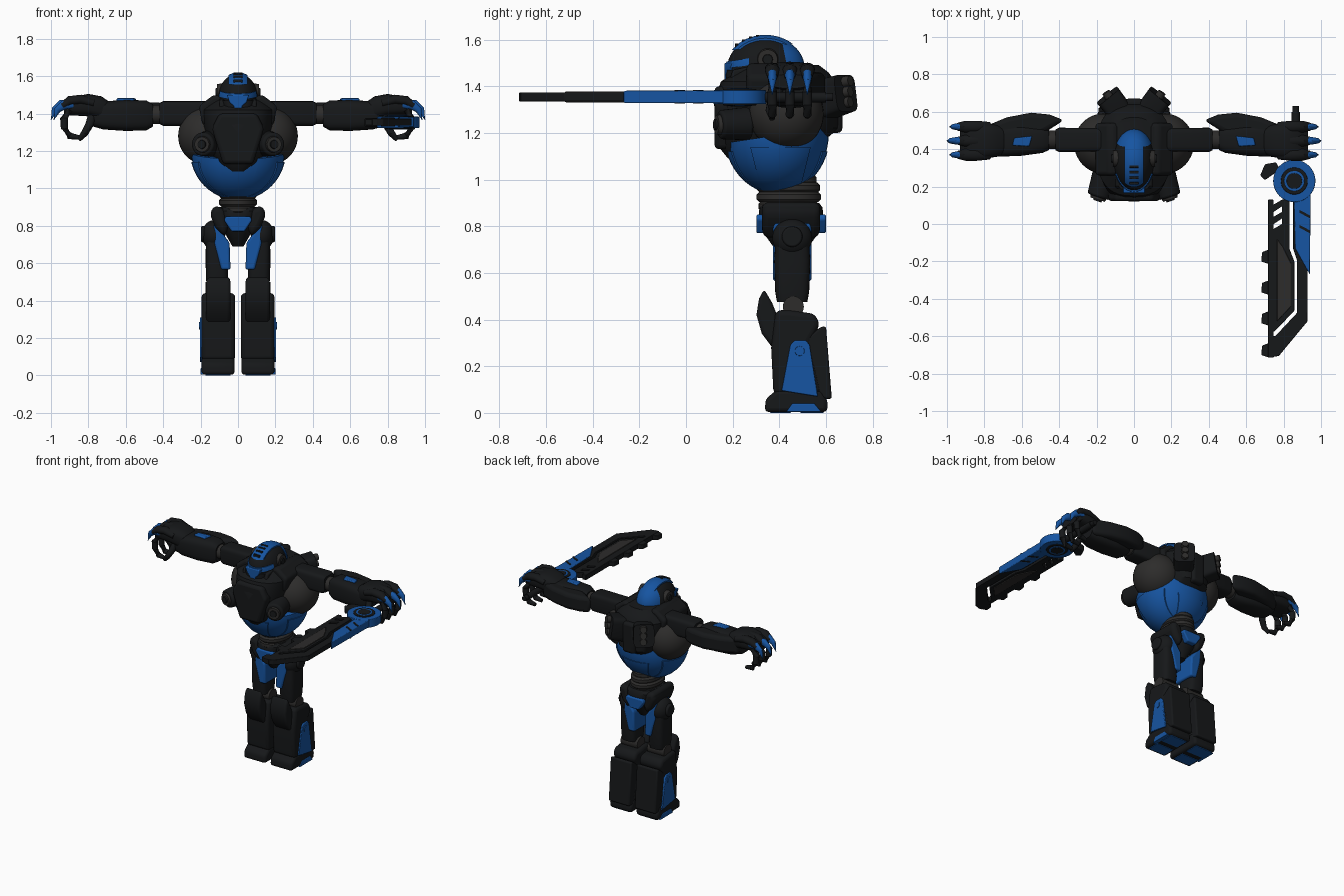
import bpy, bmesh, math
from mathutils import Vector, Matrix

def material(name, col):
    m = bpy.data.materials.new(name)
    m.diffuse_color = (*col, 1)
    return m

BLACK = material("black", (0.008, 0.009, 0.010))
GREY = material("dark_grey", (0.026, 0.025, 0.024))
BLUE = material("blue", (0.008, 0.09, 0.36))

def finish(name, bm, mat, mirror=False, bevel=0):
    bmesh.ops.recalc_face_normals(bm, faces=bm.faces)
    me = bpy.data.meshes.new(name)
    bm.to_mesh(me)
    bm.free()
    me.materials.append(mat)
    ob = bpy.data.objects.new(name, me)
    bpy.context.collection.objects.link(ob)
    if bevel:
        b = ob.modifiers.new("bevel", 'BEVEL')
        b.width, b.segments, b.limit_method = bevel, 3, 'ANGLE'
    if mirror:
        ob.modifiers.new("mirror", 'MIRROR').use_mirror_merge = False
    return ob

def prism(name, axis, pts, lo, hi, mat, bevel=0, mirror=False):
    """Extrude a 2D outline along x (pts y,z), y (pts x,z) or z (pts x,y)."""
    bm = bmesh.new()
    at = {'x': lambda a, b, t: (t, a, b), 'y': lambda a, b, t: (a, t, b), 'z': lambda a, b, t: (a, b, t)}[axis]
    f = bm.faces.new([bm.verts.new(at(a, b, lo)) for a, b in pts])
    ext = bmesh.ops.extrude_face_region(bm, geom=[f])
    bmesh.ops.translate(bm, verts=[v for v in ext['geom'] if isinstance(v, bmesh.types.BMVert)],
                        vec=at(0, 0, hi - lo))
    return finish(name, bm, mat, mirror, bevel)

def box(name, lo, hi, mat, bevel=0, mirror=False):
    pts = [(lo[0], lo[1]), (hi[0], lo[1]), (hi[0], hi[1]), (lo[0], hi[1])]
    return prism(name, 'z', pts, lo[2], hi[2], mat, bevel, mirror)

def loft(name, secs, mat, mirror=False, p=2, n=28, axis=None, bevel=0):
    """Skin superellipse sections (x, y, z, r1, r2) along a path."""
    bm, rings = bmesh.new(), []
    pos = [Vector(s[:3]) for s in secs]
    for i, s in enumerate(secs):
        t = Vector(axis) if axis else pos[min(i + 1, len(pos) - 1)] - pos[max(i - 1, 0)]
        t.normalize()
        u = Vector((1, 0, 0)) if abs(t.z) > 0.9 else Vector((0, 0, 1)).cross(t).normalized()
        v = t.cross(u).normalized()
        ring = []
        for k in range(n):
            c, d = math.cos(2 * math.pi * k / n), math.sin(2 * math.pi * k / n)
            c, d = (math.copysign(abs(q) ** (2 / p), q) for q in (c, d))
            ring.append(bm.verts.new(pos[i] + u * c * s[3] + v * d * s[4]))
        rings.append(ring)
    for a, b in zip(rings, rings[1:]):
        for k in range(n):
            bm.faces.new((a[k], a[(k + 1) % n], b[(k + 1) % n], b[k]))
    bm.faces.new(rings[0])
    bm.faces.new(rings[-1])
    return finish(name, bm, mat, mirror, bevel)

def rod(name, a, b, r, mat, mirror=False, r2=None, bevel=0, n=28):
    r2 = r if r2 is None else r2
    return loft(name, [(*a, r, r), (*b, r2, r2)], mat, mirror, n=n, bevel=bevel)

def ball(name, loc, r, mat, mirror=False, clip=()):
    """Ellipsoid; each clip (point, normal) removes the side the normal points to."""
    bm = bmesh.new()
    bmesh.ops.create_uvsphere(bm, u_segments=40, v_segments=24, radius=1,
                              matrix=Matrix.Translation(loc) @ Matrix.Diagonal((*r, 1)))
    for co, no in clip:
        bmesh.ops.bisect_plane(bm, geom=bm.verts[:] + bm.edges[:] + bm.faces[:],
                               plane_co=co, plane_no=no, clear_outer=True)
        bmesh.ops.holes_fill(bm, edges=[e for e in bm.edges if e.is_boundary])
    return finish(name, bm, mat, mirror)

Z = (0, 0, 1)
# Torso
ball("torso_bowl", (0, .39, 1.2), (.25, .222, .262), BLUE, clip=[((0, .39, 1.19), (0, -.15, 1))])
ball("bowl_side_panel", (0, .39, 1.2), (.257, .228, .262), BLUE, clip=[
    ((0, 0, 1.14), Z), ((0, .31, 1), (0, -1, -.25)), ((0, .50, 1), (0, 1, -.25))])
ball("bowl_front_panel", (0, .39, 1.2), (.256, .228, .262), BLUE, clip=[
    ((0, 0, 1.12), Z), ((.07, 0, 1), (1, 0, -.3)), ((-.07, 0, 1), (-1, 0, -.3))])
ball("shoulder_ball", (.165, .43, 1.28), (.155, .16, .155), GREY, True)
loft("chest_shell", [(0, .30, 1.09, .07, .12), (0, .35, 1.14, .125, .21), (0, .39, 1.22, .165, .265),
                     (0, .39, 1.34, .19, .27), (0, .395, 1.42, .20, .245), (0, .41, 1.46, .16, .2),
                     (0, .41, 1.49, .12, .16)], BLACK, p=2.6, n=40, axis=Z)
prism("chest_plate", 'y', [(-.10, 1.40), (.10, 1.40), (.14, 1.32), (.08, 1.13), (-.08, 1.13), (-.14, 1.32)],
      .122, .25, BLACK, .02)
prism("collar", 'y', [(.08, 1.49), (.13, 1.50), (.21, 1.44), (.19, 1.34), (.13, 1.33)], .26, .54, BLACK, .02, True)
rod("chest_knob", (.15, .27, 1.24), (.19, .145, 1.235), .072, BLACK, True, .062, .012)
rod("knob_ring", (.188, .15, 1.235), (.194, .13, 1.235), .045, GREY, True, .04)
rod("knob_centre", (.19, .14, 1.235), (.196, .122, 1.235), .026, BLACK, True, .022)
# Back thrusters
loft("thruster", [(.04, .53, 1.32, .06, .08), (.09, .62, 1.35, .068, .085), (.14, .685, 1.37, .07, .08)],
     BLACK, True, p=5, axis=(.63, .77, .15))
for i, z in enumerate((1.325, 1.37, 1.415)):
    rod(f"thruster_nozzle_{i}", (.12, .66, z), (.15, .705, z + .008), .026, GREY, True, .022)
box("back_spine", (-.05, .58, 1.2), (.05, .67, 1.42), BLACK, .02)

# Head
ball("helmet", (0, .34, 1.48), (.108, .163, .132), BLACK)
ball("helmet_crest", (0, .34, 1.48), (.115, .17, .14), BLUE, clip=[
    ((.05, 0, 0), (1, 0, 0)), ((-.05, 0, 0), (-1, 0, 0)), ((0, 0, 1.535), (0, .1, -1))])
ball("rear_head_panel", (0, .34, 1.48), (.112, .168, .135), BLUE, clip=[
    ((0, .43, 1.5), (0, -1, -.2)), ((0, 0, 1.48), (0, 0, -1))])
for i in range(4):
    y, z = .21 + .03 * i, (1.577, 1.595, 1.607, 1.614)[i]
    box(f"crest_slit_{i}", (-.025, y, z - .03), (.025, y + .014, z + .006), BLACK, .003)
ball("visor", (0, .34, 1.48), (.113, .17, .137), BLUE, clip=[
    ((0, .17, 1.505), (0, -.15, 1)), ((0, .17, 1.475), (0, .15, -1)), ((0, .27, 0), (0, 1, 0))])
prism("nose_guard", 'y', [(-.06, 1.50), (.06, 1.50), (.045, 1.46), (.022, 1.44), (.016, 1.39),
                          (-.016, 1.39), (-.022, 1.44), (-.045, 1.46)], .165, .24, BLUE, .006)
loft("jaw", [(0, .30, 1.35, .06, .10), (0, .29, 1.39, .085, .12), (0, .30, 1.47, .10, .13)], BLACK, p=3, axis=Z)
prism("cheek_plate", 'x', [(.18, 1.40), (.2, 1.47), (.30, 1.49), (.36, 1.45), (.34, 1.37), (.22, 1.36)],
      .07, .10, BLACK, .01, True)
rod("ear_disc", (.08, .35, 1.515), (.112, .35, 1.515), .048, GREY, True, .042)
rod("ear_cap", (.1, .35, 1.515), (.12, .35, 1.515), .025, BLACK, True, .02)
loft("neck", [(0, .38, 1.3, .08, .1), (0, .36, 1.42, .08, .1)], GREY, axis=Z)

# Arms
X = (1, 0, 0)
loft("upper_arm", [(.14, .45, 1.40, .062, .066), (.40, .45, 1.40, .065, .066), (.42, .45, 1.40, .055, .056)],
     BLACK, True, p=5, axis=X)
rod("elbow", (.40, .45, 1.395), (.50, .45, 1.395), .05, GREY, True)
loft("forearm", [(.455, .45, 1.39, .055, .06), (.49, .45, 1.39, .07, .08), (.60, .45, 1.39, .085, .083),
                 (.72, .445, 1.39, .085, .075), (.79, .445, 1.39, .065, .055)], BLACK, True, p=3.5, axis=X)
prism("forearm_fin", 'z', [(.375, .555), (.45, .585), (.55, .595), (.68, .57), (.80, .52), (.74, .45),
                           (.58, .44), (.46, .50)], 1.345, 1.46, BLACK, .025, True)
prism("forearm_light", 'z', [(.545, .47), (.64, .46), (.65, .42), (.56, .415)], 1.44, 1.482, BLUE, .006, True)
# Hands
loft("gauntlet", [(.67, .445, 1.40, .06, .05), (.73, .445, 1.43, .085, .062), (.80, .445, 1.445, .095, .06),
                  (.88, .445, 1.44, .092, .05), (.93, .445, 1.42, .075, .03)], BLACK, True, p=3, axis=X)
for i, y in enumerate((.37, .445, .52)):
    dx = .015 if i == 1 else 0
    loft(f"knuckle_{i}", [(.77, y, 1.455, .025, .02), (.84, y, 1.475, .032, .026), (.90, y, 1.468, .032, .026),
                          (.94, y, 1.44, .022, .018)], BLACK, True, n=16)
    loft(f"claw_{i}", [(.88, y, 1.45, .02, .026), (.93 + dx, y, 1.447, .021, .026), (.965 + dx, y, 1.42, .015, .018),
                       (.985 + dx, y, 1.365, .002, .003)], BLUE, True, n=16)
    loft(f"finger_{i}", [(.90, y, 1.42, .018, .018), (.93, y, 1.375, .021, .021), (.928, y, 1.32, .019, .021),
                         (.90, y, 1.28, .019, .019), (.85, y, 1.272, .012, .012)], BLACK, True, n=12)
loft("thumb", [(.78, .40, 1.39, .022, .022), (.795, .37, 1.34, .022, .022), (.82, .36, 1.295, .019, .019),
               (.85, .37, 1.26, .012, .012)], BLACK, True, n=12)

# Waist and pelvis
for i, (z, rx, ry) in enumerate(((.885, .095, .13), (.925, .102, .138), (.965, .098, .135), (1.0, .09, .12))):
    loft(f"waist_ring_{i}", [(0, .44, z - .022, rx - .012, ry - .012), (0, .44, z - .01, rx, ry),
                             (0, .44, z + .01, rx, ry), (0, .44, z + .022, rx - .012, ry - .012)], GREY, axis=Z)
loft("pelvis", [(0, .45, .69, .03, .06), (0, .45, .76, .07, .11), (0, .45, .83, .11, .14),
                (0, .45, .88, .12, .135), (0, .45, .90, .10, .12)], BLACK, p=2.6, axis=Z)
prism("pelvis_side", 'y', [(.07, .89), (.13, .91), (.15, .86), (.12, .79), (.07, .74), (.05, .8)],
      .325, .575, BLACK, .03, True)
for nm, lo, hi in (("front", .302, .36), ("back", .54, .60)):
    prism(f"pelvis_{nm}_panel", 'y', [(-.065, .85), (.065, .85), (.075, .83), (.035, .77), (-.035, .77), (-.075, .83)],
          lo, hi, BLUE, .008)
# Thighs and knees
ball("hip", (.13, .455, .75), (.062, .085, .08), BLACK, True)
rod("hip_disc", (.14, .455, .755), (.198, .455, .755), .05, BLACK, True, .042, .006)
loft("thigh", [(.11, .455, .475, .055, .065), (.112, .455, .52, .06, .073), (.115, .455, .65, .058, .077),
               (.125, .455, .78, .045, .07)], BLACK, True, p=3.5, axis=Z)
prism("inner_thigh_panel", 'y', [(.13, .82), (.045, .71), (.04, .565), (.09, .565), (.125, .70)],
      .372, .538, BLUE, .012, True)
rod("knee_joint", (.04, .46, .455), (.175, .46, .455), .045, GREY, True)
# Shins and feet
prism("shin", 'x', [(.385, .44), (.44, .44), (.55, .425), (.575, .38), (.535, .31), (.585, .08), (.375, .08),
                    (.365, .28)], .015, .195, BLACK, .022, True)
prism("knee_guard", 'x', [(.335, .53), (.37, .47), (.39, .42), (.40, .28), (.37, .28), (.325, .34), (.302, .42),
                          (.313, .49)], .04, .17, BLACK, .015, True)
prism("calf_plate", 'x', [(.50, .31), (.58, .37), (.60, .37), (.625, .06), (.57, .06), (.54, .2)],
      .02, .19, BLACK, .012, True)
prism("shin_side_panel", 'x', [(.447, .29), (.465, .31), (.515, .31), (.53, .29), (.565, .07), (.41, .095)],
      .17, .204, BLUE, .005, True)
rod("shin_bolt", (.19, .487, .265), (.208, .487, .265), .023, BLUE, True, .02)
prism("foot", 'x', [(.337, .004), (.342, .06), (.39, .10), (.58, .10), (.608, .05), (.605, .004)],
      .018, .195, BLACK, .018, True)
prism("foot_side_panel", 'x', [(.43, .004), (.455, .04), (.55, .04), (.58, .004)], .17, .2, BLUE, .004, True)
box("toe_sole", (.04, .36, 0), (.175, .45, .02), BLUE, .003, True)
box("heel_sole", (.04, .49, 0), (.175, .59, .02), BLUE, .003, True)

# Sword: hub and handle
cx, cy, cz = .857, .23, 1.353
for nm, r, h, m in (("rim", .113, .030, BLUE), ("dark_ring", .072, .035, BLACK),
                    ("inner_ring", .055, .037, BLUE), ("core", .042, .039, BLACK)):
    rod(f"sword_hub_{nm}", (cx, cy, cz - h), (cx, cy, cz + h), r, m, bevel=.004, n=40)
rod("sword_handle", (.865, .30, cz), (.865, .60, cz), .022, BLACK)
rod("sword_pommel", (.865, .585, cz), (.865, .63, cz), .017, BLACK)
prism("sword_guard", 'z', [(.675, .26), (.70, .235), (.78, .29), (.76, .33), (.70, .32)], 1.33, 1.375, BLACK, .006)
# Sword: blade pieces leave open slots between them
zl, zh = 1.335, 1.373
prism("blade_edge", 'z', [(.85, .14), (.93, .14), (.928, -.52), (.775, -.705), (.72, -.715), (.72, -.60), (.755, -.60),
                          (.872, -.475), (.872, -.195), (.85, -.13)], zl, zh, BLACK, .004)
prism("blade_core", 'z', [(.74, -.05), (.832, -.02), (.832, -.135), (.857, -.2), (.857, -.465), (.75, -.575),
                          (.74, -.575)], zl, zh, BLACK, .004)
box("blade_spine", (.717, -.715, zl), (.747, .13, zh), BLACK, .004)
box("blade_rail", (.79, -.06, zl), (.832, .13, zh), BLACK, .004)
for i, y in enumerate((.08, .015, -.05)):
    prism(f"blade_bar_{i}", 'z', [(.74, y - .02), (.80, y + .02), (.80, y + .055), (.74, y + .02)], zl, zh, BLACK)
prism("blade_fuller", 'z', [(.765, -.08), (.80, -.13), (.84, -.21), (.84, -.44), (.765, -.52)], 1.33, 1.378, GREY, .004)
for i, y in enumerate((-.17, -.335, -.50, -.67)):
    prism(f"blade_tooth_{i}", 'z', [(.725, y + .035), (.685, y + .02), (.68, y - .03), (.725, y - .045)],
          1.337, 1.371, BLACK, .004)
prism("blade_blue_plate", 'z', [(.855, .18), (.945, .18), (.94, -.27), (.862, -.13)], 1.327, 1.381, BLUE, .005)
for i, y in enumerate((.06, -.02)):
    prism(f"plate_slot_{i}", 'z', [(.885, y), (.942, y - .03), (.942, y - .015), (.885, y + .015)], 1.325, 1.384, BLACK)

# Smooth shading with sharp edges kept
for ob in bpy.context.scene.objects:
    ob.select_set(True)
    bpy.context.view_layer.objects.active = ob
bpy.ops.object.shade_smooth_by_angle(angle=math.radians(35))
